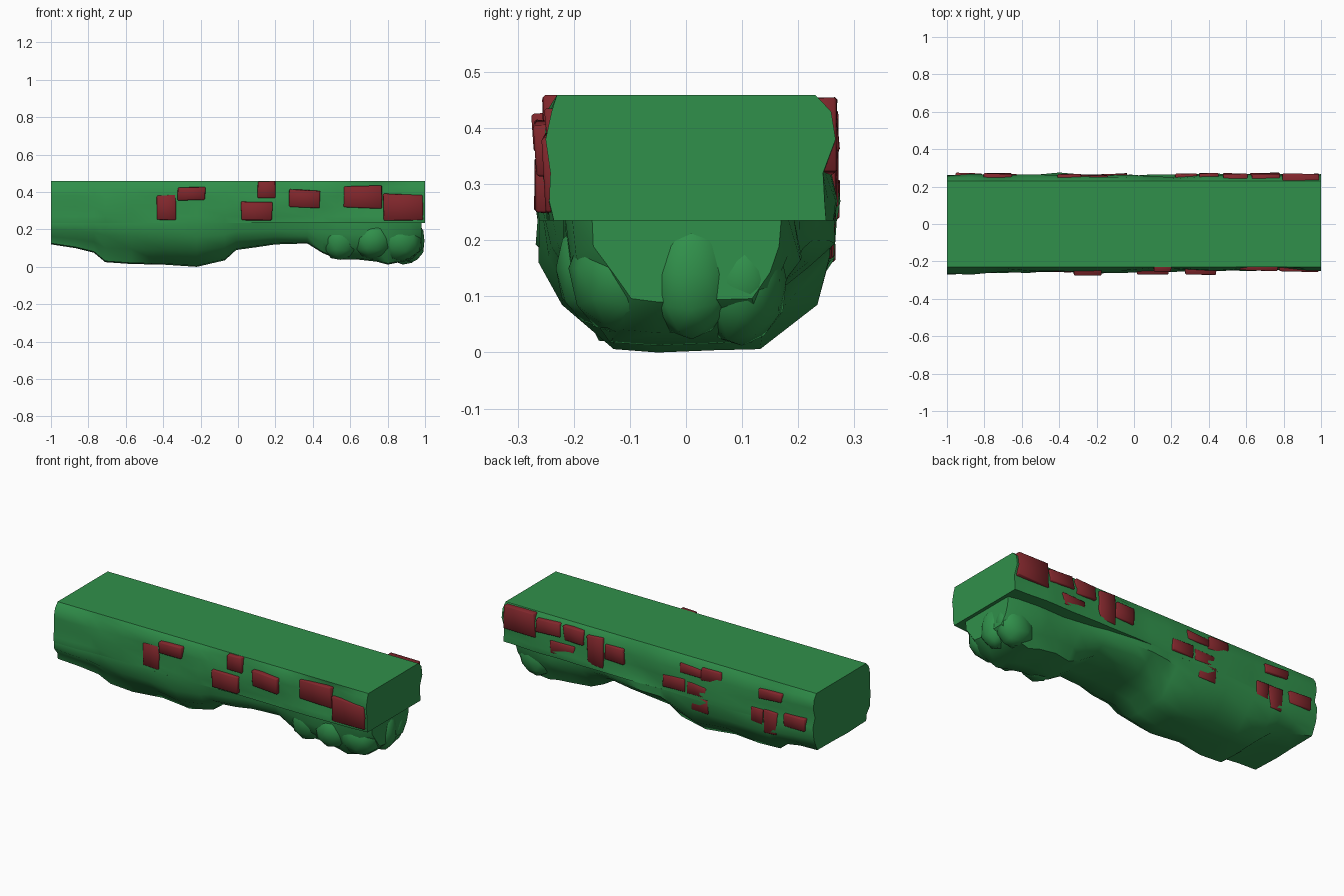
import bpy, bmesh, math, random
from mathutils import Vector, noise

if "Cube" in bpy.data.objects:
    bpy.data.objects.remove(bpy.data.objects["Cube"])

random.seed(4)


def material(name, color):
    m = bpy.data.materials.new(name)
    m.diffuse_color = color
    m.use_nodes = True
    m.node_tree.nodes["Principled BSDF"].inputs["Base Color"].default_value = m.diffuse_color
    return m


green = material("mossy_green", (0.03, 0.28, 0.07, 1))
red = material("brick_red", (0.22, 0.02, 0.025, 1))


def finish(name, bm, mat, angle):
    bmesh.ops.recalc_face_normals(bm, faces=bm.faces)
    me = bpy.data.meshes.new(name)
    bm.to_mesh(me)
    bm.free()
    ob = bpy.data.objects.new(name, me)
    bpy.context.collection.objects.link(ob)
    me.materials.append(mat)
    bpy.ops.object.select_all(action='DESELECT')
    ob.select_set(True)
    bpy.context.view_layer.objects.active = ob
    bpy.ops.object.shade_smooth_by_angle(angle=math.radians(angle))
    return ob


def loft(name, rings):
    bm = bmesh.new()
    rows = [[bm.verts.new(p) for p in r] for r in rings]
    n = len(rows[0])
    for a, b in zip(rows, rows[1:]):
        for i in range(n):
            j = (i + 1) % n
            bm.faces.new((a[i], a[j], b[j], b[i]))
    bm.faces.new(rows[0])
    bm.faces.new(rows[-1])
    return finish(name, bm, green, 45)


# stations along the platform: x, underside height, rock inset front / back, keel half-width
stations = [(-1, .12, 0, 0, .215), (-.87, .10, 0, 0, .20), (-.77, .075, 0, 0, .18),
            (-.71, .025, 0, 0, .15), (-.57, .015, 0, 0, .14), (-.4, .012, 0, 0, .14),
            (-.22, 0, 0, 0, .13), (-.07, .035, 0, 0, .13), (-.01, .09, 0, 0, .14),
            (.1, .105, .01, 0, .14), (.2, .12, .03, .01, .14), (.37, .125, .05, .03, .14),
            (.45, .075, .05, .05, .13), (.53, .04, .04, .06, .12), (.63, .04, .03, .07, .13),
            (.74, .028, .03, .07, .13), (.8, .012, .03, .07, .12), (.92, .035, .04, .07, .12),
            (.98, .09, .07, .08, .11)]


def wobble(s, x, z, amp):
    return amp * noise.noise(Vector((x * 3.5, s * 5 + 2, z * 14)))


def flank(s, x):
    return .257 if s > 0 else .251 - .011 * x


def slab_side(s, x):
    """Upper slab outline on one side, top edge down to ledge."""
    y = flank(s, x)
    pts = [(.23, .459)]
    for z, dy in ((.43, -.008), (.38, .002), (.32, -.002), (.27, .002), (.235, 0)):
        pts.append((y + dy + wobble(s, x, z, .022), z))
    return [Vector((x, s * a, z)) for a, z in pts]


def rock_side(s, x, zb, inset, keel):
    """Lower rock outline on one side, ledge down to keel."""
    h = .236 - zb
    edge = flank(s, x) + wobble(s, x, .235, .022) - inset
    k = h / .236
    pts = [(edge, .236), (edge - .002 + wobble(s, x, .17, .03 * k), zb + h * .68),
           (keel + (edge - keel) * .62 + wobble(s, x, .1, .05 * k), zb + h * .36),
           (keel + wobble(s, x, .05, .05 * k), zb + .006)]
    return [Vector((x, s * y, z)) for y, z in pts]


slab, rock = [], []
for x, zb, fi, bi, keel in stations:
    sx = 1 if x > .95 else x
    slab.append(slab_side(-1, sx) + slab_side(1, sx)[::-1])
    mid = [Vector((x, -.05, zb)), Vector((x, .05, zb + .004))]
    rock.append(rock_side(-1, x, zb, fi, keel) + mid + rock_side(1, x, zb, bi, keel)[::-1])
loft("platform_slab", slab)
loft("hanging_rock", rock)

# boulders bunched under the right end: centre and radii
boulders = [((.86, -.11, .15), (.13, .10, .12)), ((.93, .01, .14), (.07, .08, .12)),
            ((.72, -.14, .15), (.11, .09, .11)), ((.55, -.12, .15), (.10, .09, .12)),
            ((.88, .10, .13), (.11, .08, .12))]
for i, (c, r) in enumerate(boulders):
    bm = bmesh.new()
    bmesh.ops.create_icosphere(bm, subdivisions=2, radius=1)
    for v in bm.verts:
        f = 1 + .12 * noise.noise(v.co * 1.3 + Vector((i * 3, 0, 0)))
        p = Vector(c) + Vector([v.co[k] * r[k] * f for k in range(3)])
        v.co = Vector((min(p.x, 1), p.y, min(max(p.z, .012), .236)))
    finish("end_boulder_%d" % (i + 1), bm, green, 50)


# exposed bricks: centre x, centre z, width, height
front_bricks = [(-.38, .318, .10, .13), (-.25, .39, .15, .075), (.10, .30, .16, .10),
                (.152, .415, .10, .088), (.358, .363, .165, .095), (.67, .375, .20, .12),
                (.885, .32, .21, .135)]
back_bricks = [(.89, .385, .20, .13), (.70, .40, .15, .075), (.54, .395, .13, .085),
               (.615, .295, .15, .065), (.40, .345, .10, .17), (.28, .355, .115, .085),
               (-.21, .39, .14, .05), (-.345, .39, .13, .075), (-.11, .295, .14, .07),
               (-.25, .29, .13, .06), (-.27, .21, .12, .08), (-.73, .385, .15, .05),
               (-.635, .245, .075, .08), (-.725, .225, .085, .13), (-.885, .27, .14, .075)]


def brick(name, s, x, z, w, h):
    """Worn brick whose face follows the flank and sticks out a little."""
    bm = bmesh.new()
    bmesh.ops.create_cube(bm, size=1)
    depth = flank(s, x) + wobble(s, x, z, .022) + (.018 if s < 0 else .01)
    for v in bm.verts:
        y = depth + random.uniform(-.007, .005) if v.co.y * s > 0 else .2
        j = [random.uniform(-.006, .006) for _ in range(2)]
        v.co = Vector((min(1, x + v.co.x * w + j[0]), s * y, min(.459, z + v.co.z * h + j[1])))
    bmesh.ops.bevel(bm, geom=bm.edges[:], offset=.004, segments=1, affect='EDGES')
    finish(name, bm, red, 50)


for i, b in enumerate(front_bricks):
    brick("front_brick_%d" % (i + 1), -1, *b)
for i, b in enumerate(back_bricks):
    brick("back_brick_%d" % (i + 1), 1, *b)
